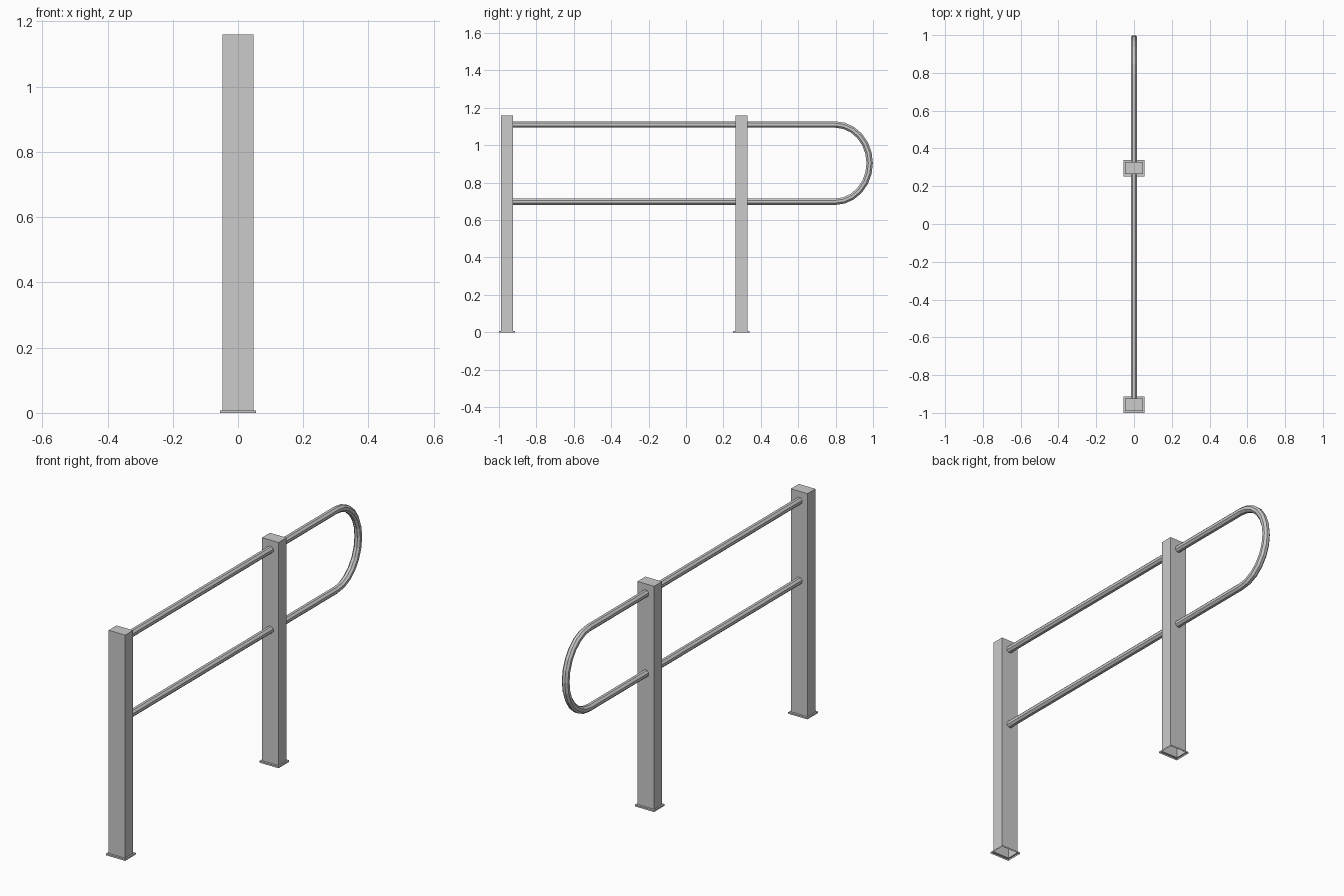
import bpy, bmesh
from math import sin, cos, pi
from mathutils import Vector

if "Cube" in bpy.data.objects:
    bpy.data.objects.remove(bpy.data.objects["Cube"])


def finish(name, bm):
    bmesh.ops.recalc_face_normals(bm, faces=bm.faces)
    mesh = bpy.data.meshes.new(name)
    bm.to_mesh(mesh)
    bm.free()
    obj = bpy.data.objects.new(name, mesh)
    bpy.context.collection.objects.link(obj)
    return obj


# Hollow square post with a thin foot flange, open underneath
def post(name, y):
    levels = [(0.055, 0.0435, 0), (0.055, 0.0435, 0.008),
              (0.0475, 0.0325, 0.008), (0.0475, 0.0325, 1.16)]
    bm = bmesh.new()
    rings = [[bm.verts.new((sx * hx, y + sy * hy, z))
              for sx, sy in ((-1, -1), (1, -1), (1, 1), (-1, 1))]
             for hx, hy, z in levels]
    for a, b in zip(rings, rings[1:]):
        for i in range(4):
            j = (i + 1) % 4
            bm.faces.new((a[i], a[j], b[j], b[i]))
    bm.faces.new(rings[-1])
    finish(name, bm)


# Tube swept along a path of (y, z, direction angle) in the x = 0 plane
def tube(name, path, radius=0.0185, sides=8):
    bm = bmesh.new()
    rings = []
    for y, z, ang in path:
        normal = Vector((0, -sin(ang), cos(ang)))
        ring = []
        for i in range(sides):
            t = 2 * pi * (i + 0.5) / sides
            offset = Vector((1, 0, 0)) * cos(t) + normal * sin(t)
            ring.append(bm.verts.new(Vector((0, y, z)) + offset * radius))
        rings.append(ring)
    for a, b in zip(rings, rings[1:]):
        for i in range(sides):
            j = (i + 1) % sides
            bm.faces.new((a[i], a[j], b[j], b[i]))
    bm.faces.new(rings[0])
    bm.faces.new(rings[-1])
    finish(name, bm)


post("end_post", -0.9565)
post("middle_post", 0.296)

# Hoop rail: upper run, rounded end, lower run
top, bottom, bend_y, reach = 1.111, 0.698, 0.797, 0.185
mid, half = (top + bottom) / 2, (top - bottom) / 2
path = [(-0.93, top, 0)]
steps = 12
for k in range(steps + 1):
    a = pi * k / steps
    path.append((bend_y + reach * sin(a), mid + half * cos(a), -a))
path.append((-0.93, bottom, -pi))
tube("hoop_rail", path)
